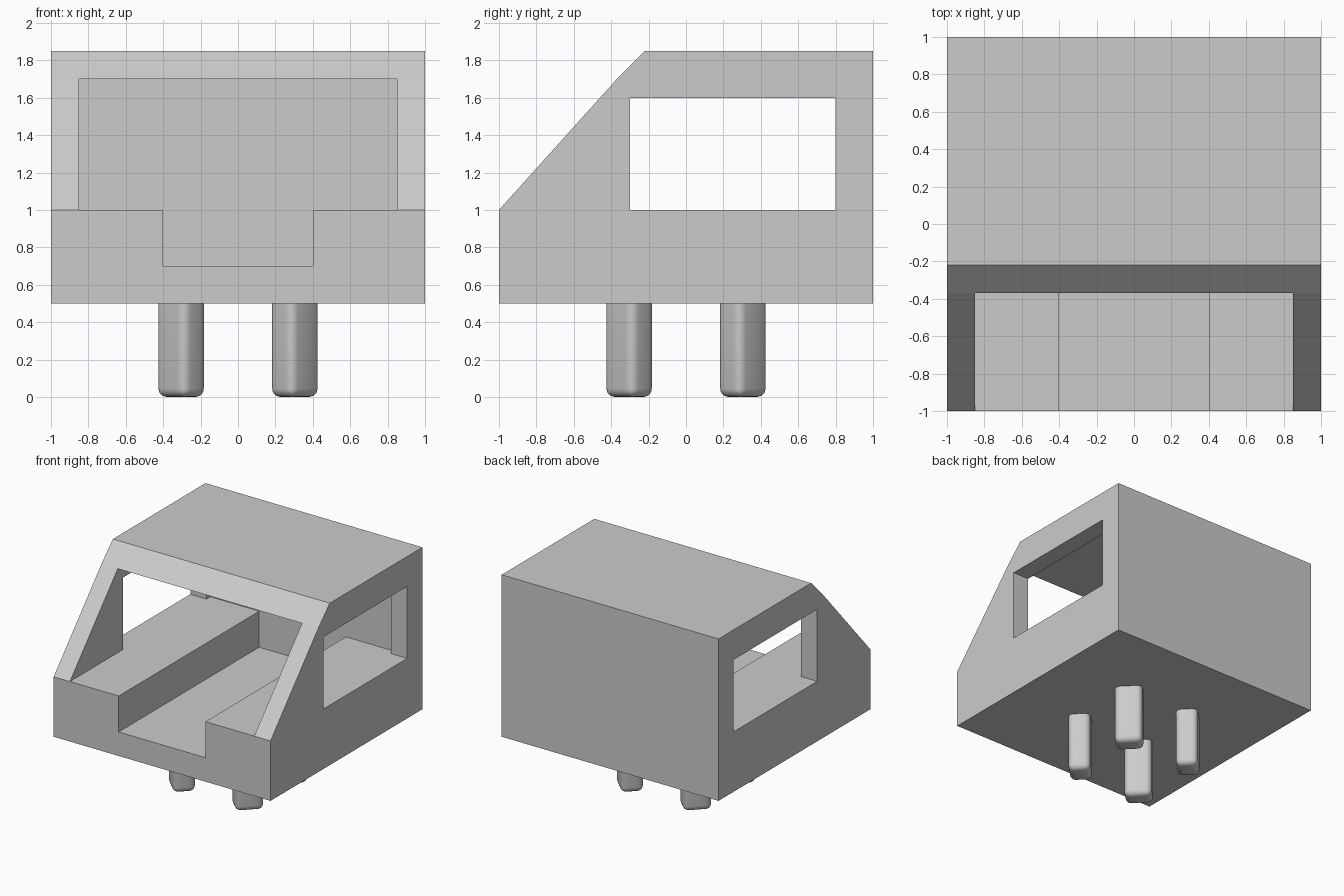
import bpy, bmesh, math
from mathutils import Matrix, Vector

cube = bpy.data.objects.get("Cube")
if cube:
    bpy.data.objects.remove(cube, do_unlink=True)

# One plain grey for everything
grey = bpy.data.materials.new("plain_grey")
grey.use_nodes = True
grey.diffuse_color = (0.6, 0.6, 0.6, 1)
grey.node_tree.nodes["Principled BSDF"].inputs["Base Color"].default_value = (0.6, 0.6, 0.6, 1)


def add_object(name, bm):
    bmesh.ops.recalc_face_normals(bm, faces=bm.faces[:])
    mesh = bpy.data.meshes.new(name)
    bm.to_mesh(mesh)
    bm.free()
    mesh.materials.append(grey)
    obj = bpy.data.objects.new(name, mesh)
    bpy.context.collection.objects.link(obj)
    return obj


def box_mesh(low, high):
    low, high = Vector(low), Vector(high)
    bm = bmesh.new()
    matrix = Matrix.Translation((low + high) / 2) @ Matrix.Diagonal((high - low).to_4d())
    matrix[3][3] = 1
    bmesh.ops.create_cube(bm, size=1, matrix=matrix)
    return bm


def cut(target, name, low, high):
    cutter = add_object(name, box_mesh(low, high))
    cutter.hide_render = True
    mod = target.modifiers.new(name, "BOOLEAN")
    mod.operation = "DIFFERENCE"
    mod.solver = "EXACT"
    mod.object = cutter
    with bpy.context.temp_override(object=target, active_object=target):
        bpy.ops.object.modifier_apply(modifier=mod.name)
    bpy.data.objects.remove(cutter, do_unlink=True)


# Cabin shell: side profile (y, z) extruded across the width
profile = [(-1, 0.5), (1, 0.5), (1, 1.85), (-0.22, 1.85), (-0.37, 1.7), (-1, 1)]
bm = bmesh.new()
side = bm.faces.new([bm.verts.new((-1, y, z)) for y, z in profile])
extruded = bmesh.ops.extrude_face_region(bm, geom=[side])["geom"]
bmesh.ops.translate(bm, vec=(2, 0, 0),
                    verts=[v for v in extruded if isinstance(v, bmesh.types.BMVert)])
cabin = add_object("cabin_shell", bm)

# Hollow interior with open windscreen, sunken aisle, side windows
cut(cabin, "interior_cutter", (-0.85, -1.5, 1), (0.85, 0.85, 1.7))
cut(cabin, "aisle_cutter", (-0.4, -1.5, 0.7), (0.4, 0.85, 1.2))
cut(cabin, "window_cutter", (-1.5, -0.3, 1), (1.5, 0.8, 1.6))

# Four rounded legs, each turned to face away from the centre
for i, name in enumerate(("back_left", "back_right", "front_right", "front_left")):
    bm = box_mesh((-0.0875, -0.11, 0), (0.0875, 0.11, 0.56))
    edges = [e for e in bm.edges if min(v.co.z for v in e.verts) < 0.1]
    bmesh.ops.bevel(bm, geom=edges, offset=0.045, segments=4, profile=0.5, affect="EDGES")
    leg = add_object(name + "_leg", bm)
    angle = math.radians(45 + 90 * i)
    leg.location = (0.43 * math.cos(angle), 0.43 * math.sin(angle), 0)
    leg.rotation_euler.z = angle
    bpy.ops.object.select_all(action="DESELECT")
    leg.select_set(True)
    bpy.context.view_layer.objects.active = leg
    bpy.ops.object.shade_smooth_by_angle(angle=math.radians(40))
